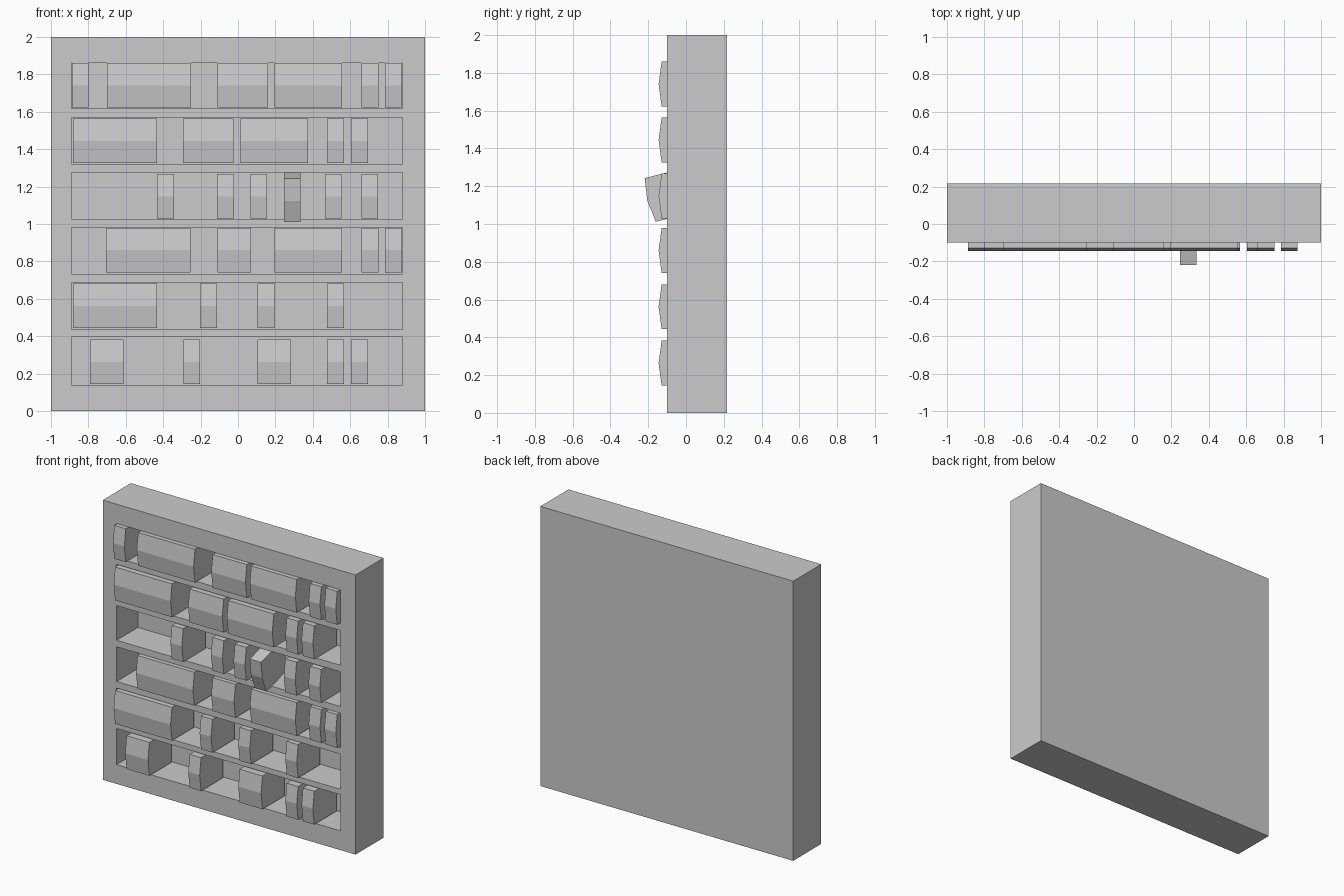
import bpy, bmesh
from math import atan2

if "Cube" in bpy.data.objects:
    bpy.data.objects.remove(bpy.data.objects["Cube"])

X0, X1 = -0.89, 0.88            # shelf opening, left and right
FRONT, BACK, POCKET_BACK = -0.10, 0.217, 0.14
BOOK_W, BOOK_H, BOOK_D = 0.09, 0.238, 0.25
BULGE = 0.016                   # how far the spine stands out in the middle


def add_object(name, mesh):
    ob = bpy.data.objects.new(name, mesh)
    bpy.context.collection.objects.link(ob)
    return ob


def box(name, lo, hi):
    bm = bmesh.new()
    bmesh.ops.create_cube(bm, size=1)
    for v in bm.verts:
        v.co = [l + (c + 0.5) * (h - l) for c, l, h in zip(v.co, lo, hi)]
    mesh = bpy.data.meshes.new(name)
    bm.to_mesh(mesh)
    bm.free()
    return add_object(name, mesh)


def book_mesh():
    # side profile with a kinked spine; origin at the bottom front edge
    profile = [(0, 0), (BOOK_D, 0), (BOOK_D, BOOK_H), (0, BOOK_H), (-BULGE, BOOK_H / 2)]
    bm = bmesh.new()
    face = bm.faces.new([bm.verts.new((0, y, z)) for y, z in profile])
    ext = bmesh.ops.extrude_face_region(bm, geom=[face])
    moved = [g for g in ext["geom"] if isinstance(g, bmesh.types.BMVert)]
    bmesh.ops.translate(bm, verts=moved, vec=(BOOK_W, 0, 0))
    bmesh.ops.recalc_face_normals(bm, faces=bm.faces)
    mesh = bpy.data.meshes.new("book")
    bm.to_mesh(mesh)
    bm.free()
    return mesh


# Case with six shelf recesses cut from the front
case = box("bookcase", (-1, FRONT, 0), (1, BACK, 2))
floors = [1.617, 1.322, 1.027, 0.732, 0.435, 0.138]
tops = [1.862, 1.570, 1.275, 0.980, 0.686, 0.396]
for z0, z1 in zip(floors, tops):
    cutter = box("shelf_cutter", (X0, FRONT - 0.1, z0), (X1, POCKET_BACK, z1))
    cutter.hide_render = True
    mod = case.modifiers.new("shelf_cut", "BOOLEAN")
    mod.operation = "DIFFERENCE"
    mod.solver = "EXACT"
    mod.object = cutter
    bpy.context.view_layer.objects.active = case
    bpy.ops.object.modifier_apply(modifier=mod.name)
    bpy.data.objects.remove(cutter)

# Books: (left edge, number of books) for each run, top shelf first
rows = [
    (1.622, [(-0.888, 1), (-0.70, 5), (-0.11, 3), (0.195, 4), (0.66, 1), (0.785, 1)]),
    (1.326, [(-0.882, 5), (-0.293, 3), (0.013, 4), (0.476, 1), (0.604, 1)]),
    (1.029, [(-0.433, 1), (-0.112, 1), (0.066, 1), (0.464, 1), (0.659, 1)]),
    (0.741, [(-0.705, 5), (-0.11, 2), (0.195, 4), (0.66, 1), (0.785, 1)]),
    (0.443, [(-0.882, 5), (-0.202, 1), (0.104, 1), (0.476, 1)]),
    (0.144, [(-0.791, 2), (-0.292, 1), (0.104, 2), (0.476, 1), (0.604, 1)]),
]
book = book_mesh()
for z, runs in rows:
    for x, count in runs:
        for i in range(count):
            add_object("book", book).location = (x + i * BOOK_W, -0.129, z)

# One book tipped forward out of the third shelf
tipped = add_object("tipped_book", book)
tipped.location = (0.245, -0.160, 1.012)
tipped.rotation_euler.x = atan2(0.058, 0.228)
